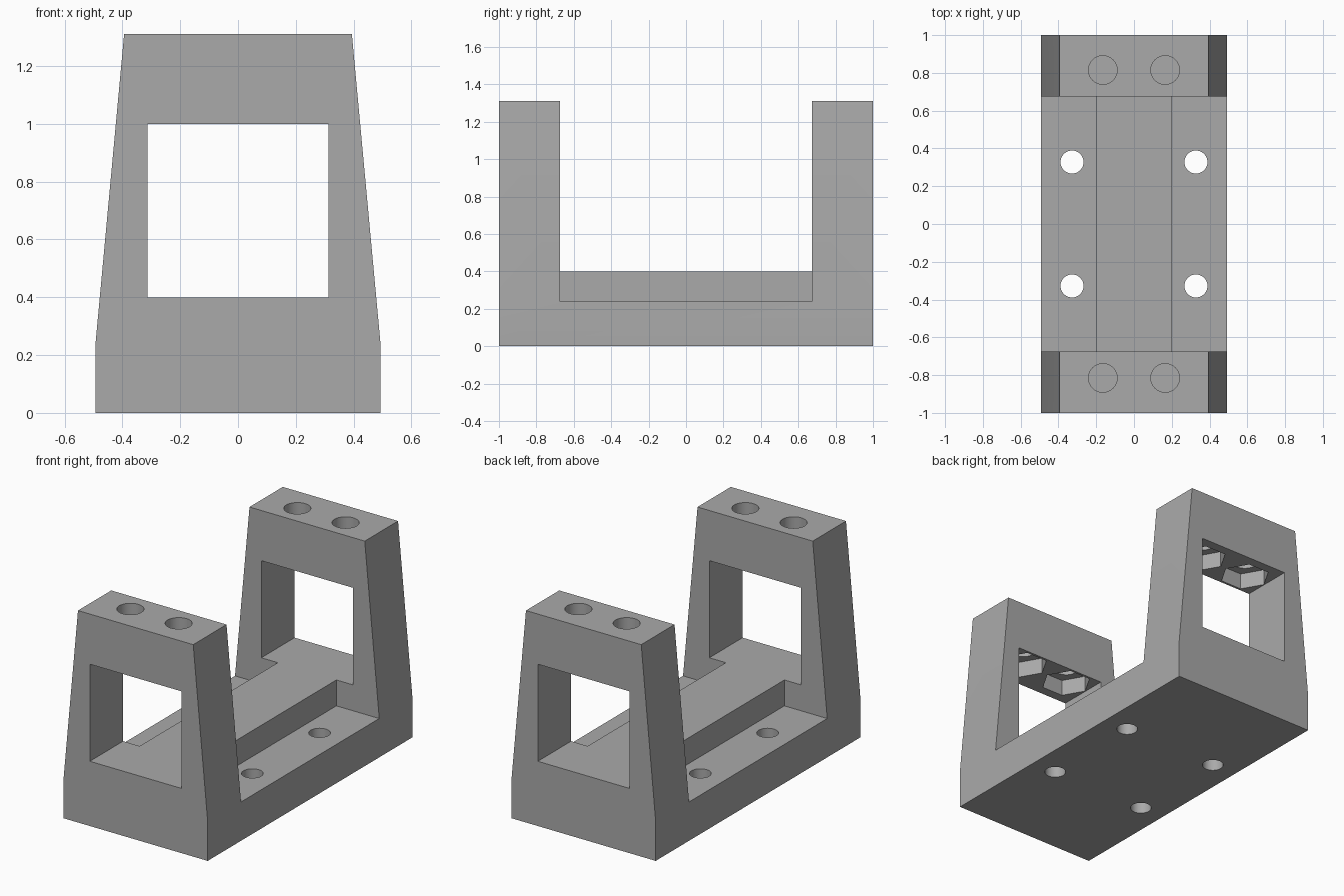
import bpy
import bmesh
from math import radians
from mathutils import Matrix

if "Cube" in bpy.data.objects:
    bpy.data.objects.remove(bpy.data.objects["Cube"], do_unlink=True)

LENGTH, TOWER_Y = 1.0, 0.675          # half length, inner face of the towers
BASE_W, TOP_W, RIDGE_W, WINDOW_W = 0.493, 0.394, 0.2, 0.313
BASE_Z, FLOOR_Z, BEAM_Z, TOP_Z = 0.24, 0.4, 1.0, 1.31

grey = bpy.data.materials.new("plain grey")
grey.use_nodes = True
colour = (0.4, 0.4, 0.4, 1)
grey.diffuse_color = colour
grey.node_tree.nodes["Principled BSDF"].inputs["Base Color"].default_value = colour


def add_object(name, bm):
    bmesh.ops.recalc_face_normals(bm, faces=bm.faces)
    mesh = bpy.data.meshes.new(name)
    bm.to_mesh(mesh)
    bm.free()
    mesh.materials.append(grey)
    obj = bpy.data.objects.new(name, mesh)
    bpy.context.collection.objects.link(obj)
    return obj


def prism(name, profile, y0, y1):
    """Extrude an x-z profile along y."""
    bm = bmesh.new()
    face = bm.faces.new([bm.verts.new((x, y0, z)) for x, z in profile])
    new = bmesh.ops.extrude_face_region(bm, geom=[face])["geom"]
    verts = [v for v in new if isinstance(v, bmesh.types.BMVert)]
    bmesh.ops.translate(bm, verts=verts, vec=(0, y1 - y0, 0))
    return add_object(name, bm)


def block(name, x0, x1, y0, y1, z0, z1):
    return prism(name, [(x0, z0), (x1, z0), (x1, z1), (x0, z1)], y0, y1)


def pin(name, x, y, z0, z1, radius, sides):
    bm = bmesh.new()
    bmesh.ops.create_cone(bm, cap_ends=True, segments=sides, radius1=radius,
                          radius2=radius, depth=z1 - z0,
                          matrix=Matrix.Translation((x, y, (z0 + z1) / 2))
                          @ Matrix.Rotation(radians(90), 4, "Z"))
    return add_object(name, bm)


# Tapered body, full length
bracket = prism("cradle_bracket", [
    (-BASE_W, 0), (BASE_W, 0), (BASE_W, BASE_Z),
    (TOP_W, TOP_Z), (-TOP_W, TOP_Z), (-BASE_W, BASE_Z)], -LENGTH, LENGTH)

# Gap between the towers, leaving the raised centre ridge
cutters = [prism("gap_cutter", [
    (-1, BASE_Z), (-RIDGE_W, BASE_Z), (-RIDGE_W, FLOOR_Z), (RIDGE_W, FLOOR_Z),
    (RIDGE_W, BASE_Z), (1, BASE_Z), (1, 2), (-1, 2)], -TOWER_Y, TOWER_Y)]

# Tower windows
cutters.append(block("window_cutter", -WINDOW_W, WINDOW_W, -2, 2, FLOOR_Z, BEAM_Z))

# Beam bolt holes with hexagonal nut pockets beneath, and base mounting holes
for sx in (-1, 1):
    for sy in (-1, 1):
        x, y = sx * 0.165, sy * 0.815
        cutters.append(pin("nut_pocket_cutter", x, y, BEAM_Z - 0.1, BEAM_Z + 0.1, 0.145, 6))
        cutters.append(pin("bolt_hole_cutter", x, y, BEAM_Z - 0.05, 2, 0.076, 32))
        cutters.append(pin("mount_hole_cutter", sx * 0.328, sy * 0.328, -1, 0.32, 0.061, 32))

for cutter in cutters:
    cutter.hide_render = True
    mod = bracket.modifiers.new(cutter.name, "BOOLEAN")
    mod.operation, mod.solver, mod.object = "DIFFERENCE", "EXACT", cutter

# Apply the cuts and discard the cutters
bpy.context.view_layer.update()
final = bpy.data.meshes.new_from_object(
    bracket.evaluated_get(bpy.context.evaluated_depsgraph_get()))
bracket.modifiers.clear()
bracket.data = final
for cutter in cutters:
    bpy.data.objects.remove(cutter, do_unlink=True)

# Smooth bores, sharp edges elsewhere
bpy.ops.object.select_all(action="DESELECT")
bracket.select_set(True)
bpy.context.view_layer.objects.active = bracket
bpy.ops.object.shade_smooth_by_angle(angle=radians(30))
